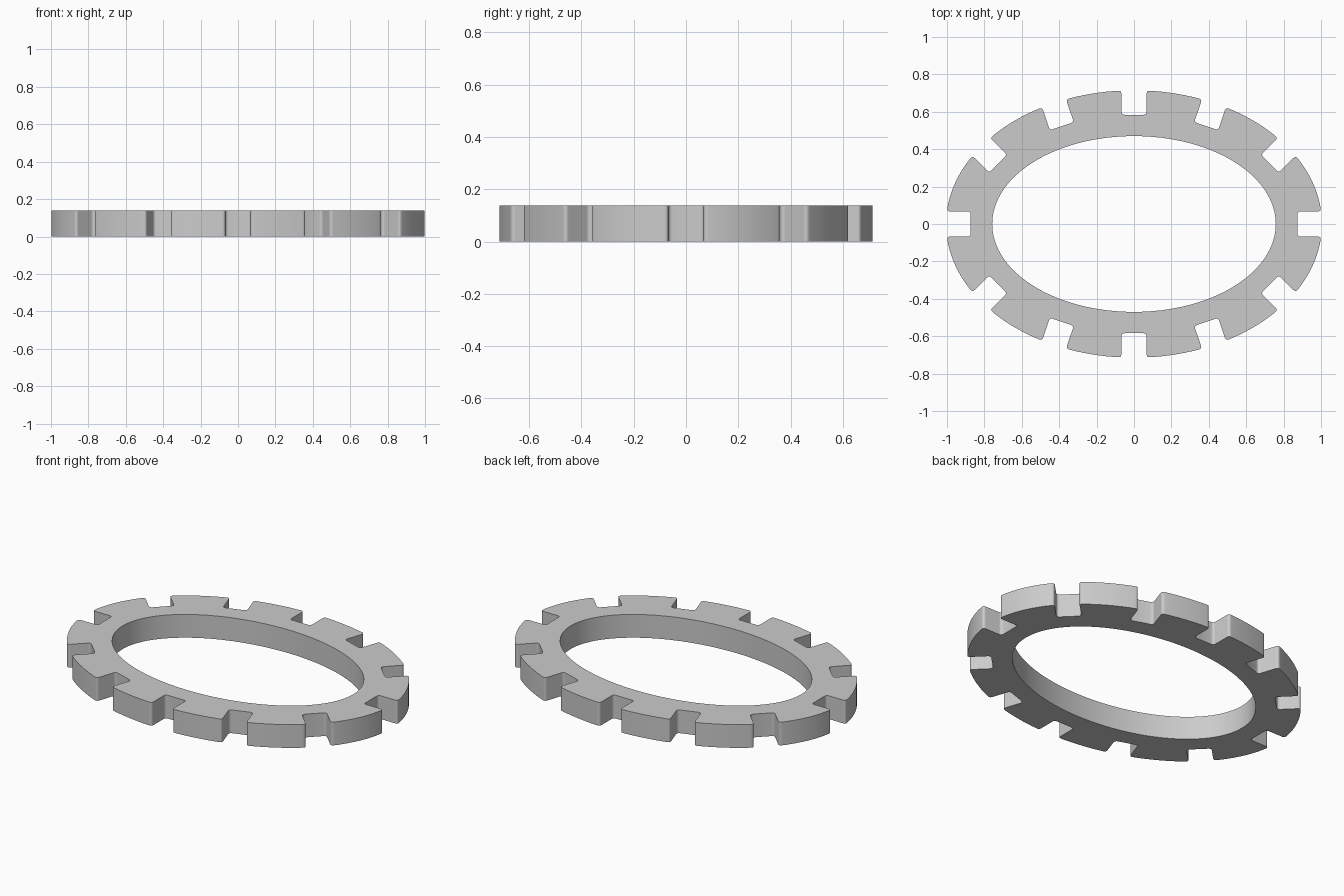
import bpy
import bmesh
from math import sin, cos, atan2, pi, radians, sqrt
from mathutils import Vector

if "Cube" in bpy.data.objects:
    bpy.data.objects.remove(bpy.data.objects["Cube"], do_unlink=True)

A, B = 1.005, 0.715            # outer ellipse half axes
INNER_A, INNER_B = 0.758, 0.47
HEIGHT = 0.138
SLOT_WIDTH, SLOT_DEPTH, FILLET = 0.135, 0.131, 0.016
ARC_STEPS, FILLET_STEPS, HOLE_STEPS = 16, 5, 128


def on_ellipse(t):
    return Vector((A * cos(t), B * sin(t)))


def reach_ellipse(p, d):
    """Point where the ray from p along d leaves the outer ellipse."""
    qa = (d.x / A) ** 2 + (d.y / B) ** 2
    qb = p.x * d.x / A ** 2 + p.y * d.y / B ** 2
    qc = (p.x / A) ** 2 + (p.y / B) ** 2 - 1
    return p + d * ((-qb + sqrt(qb * qb - qa * qc)) / qa)


def param(p):
    return atan2(p.y / B, p.x / A)


def rounded(corner, before, after):
    """Points of a small rounded corner between two neighbours."""
    p = corner + (before - corner).normalized() * FILLET
    q = corner + (after - corner).normalized() * FILLET
    steps = [i / FILLET_STEPS for i in range(FILLET_STEPS + 1)]
    mid = corner.lerp((p + q) / 2, 0.12)
    return [p * (1 - s) ** 2 + mid * 2 * s * (1 - s) + q * s * s for s in steps]


# Slots stand square to the rim, mirrored in all four quarters
quarter = [0, 45, 71.5]
angles = sorted(quarter + [180 - a for a in quarter[1:]] + [90, 180, 270]
                + [180 + a for a in quarter[1:]] + [360 - a for a in quarter[1:]])
slots = []
for a in angles:
    n = Vector((cos(radians(a)), sin(radians(a))))
    side = Vector((-n.y, n.x)) * SLOT_WIDTH / 2
    rim = on_ellipse(atan2(B * n.y, A * n.x))
    floor = rim - n * SLOT_DEPTH
    f1, f2 = floor - side, floor + side
    slots.append((reach_ellipse(f1, n), f1, f2, reach_ellipse(f2, n)))

# Toothed outline: slot, then the curved tooth up to the next slot
outline = []
for i, (o1, f1, f2, o2) in enumerate(slots):
    nxt = slots[(i + 1) % len(slots)][0]
    t1, t2 = param(o1), param(o2)
    outline += rounded(o1, on_ellipse(t1 - 0.03), f1)
    outline += rounded(f1, o1, f2)
    outline += rounded(f2, f1, o2)
    outline += rounded(o2, f2, on_ellipse(t2 + 0.03))
    span = (param(nxt) - t2) % (2 * pi)
    outline += [on_ellipse(t2 + span * k / ARC_STEPS) for k in range(1, ARC_STEPS)]

hole = [Vector((INNER_A * cos(2 * pi * k / HOLE_STEPS),
                INNER_B * sin(2 * pi * k / HOLE_STEPS))) for k in range(HOLE_STEPS)]

# Fill between the two outlines and raise to full height
bm = bmesh.new()
edges = []
for loop in (outline, hole):
    verts = [bm.verts.new((p.x, p.y, 0)) for p in loop]
    edges += [bm.edges.new((verts[k - 1], verts[k])) for k in range(len(verts))]
bmesh.ops.triangle_fill(bm, edges=edges, use_beauty=True, normal=(0, 0, 1))
raised = bmesh.ops.extrude_face_region(bm, geom=bm.faces[:], use_keep_orig=True)
top = [g for g in raised["geom"] if isinstance(g, bmesh.types.BMVert)]
bmesh.ops.translate(bm, verts=top, vec=(0, 0, HEIGHT))
bmesh.ops.recalc_face_normals(bm, faces=bm.faces[:])
mesh = bpy.data.meshes.new("slotted_ring")
bm.to_mesh(mesh)
bm.free()

# Plain grey material
grey = bpy.data.materials.new("light grey")
grey.use_nodes = True
color = (0.6, 0.6, 0.6, 1)
grey.diffuse_color = color
grey.node_tree.nodes["Principled BSDF"].inputs["Base Color"].default_value = color
mesh.materials.append(grey)

ring = bpy.data.objects.new("slotted_ring", mesh)
bpy.context.collection.objects.link(ring)
bpy.ops.object.select_all(action='DESELECT')
ring.select_set(True)
bpy.context.view_layer.objects.active = ring
bpy.ops.object.shade_smooth_by_angle(angle=radians(30))
